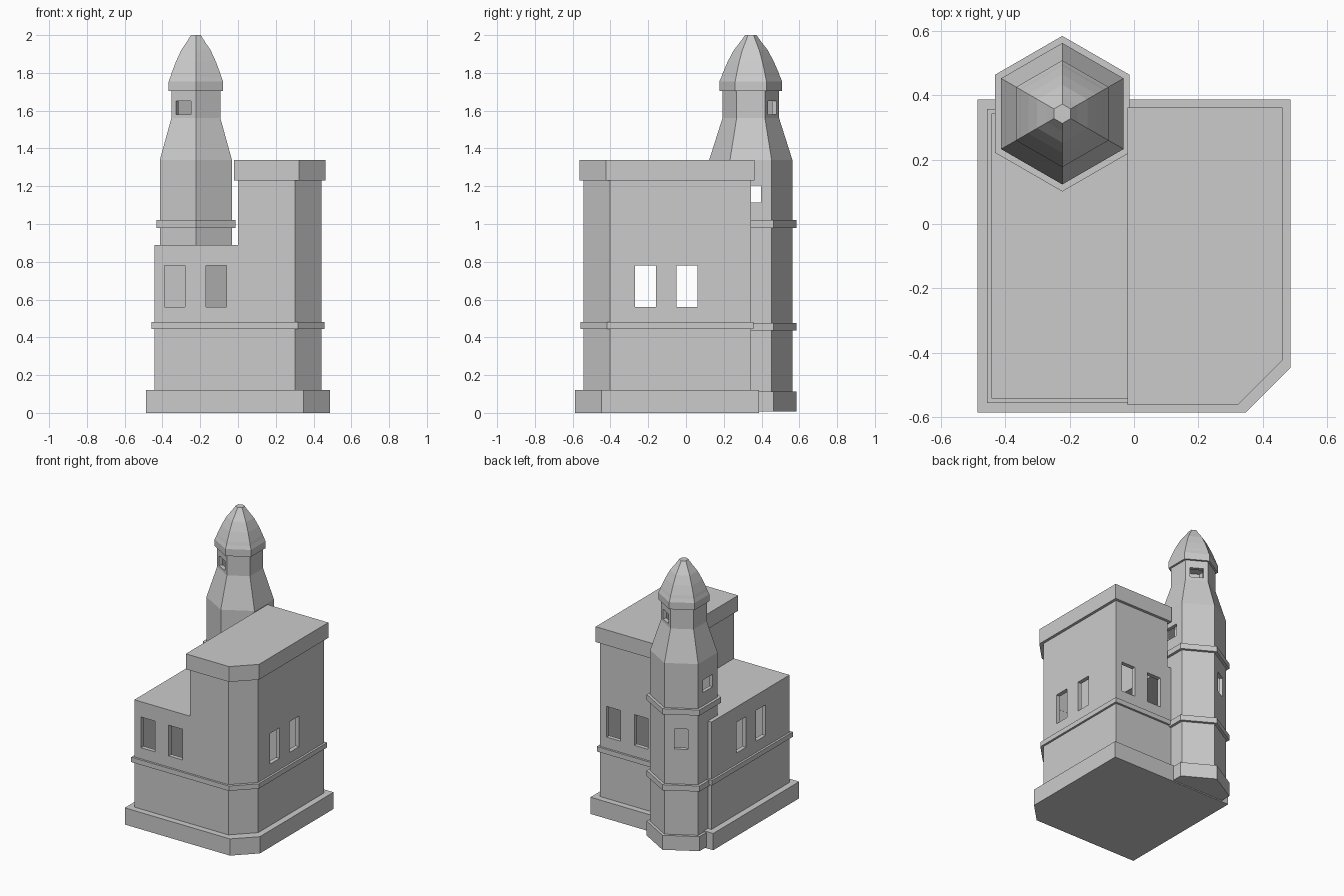
import bpy, bmesh, math
from mathutils import Matrix, Vector

if "Cube" in bpy.data.objects:
    bpy.data.objects.remove(bpy.data.objects["Cube"])

TX, TY = -0.223, 0.343          # tower axis


def make(name, rings):
    """Closed solid from a stack of rings with equal point counts."""
    bm = bmesh.new()
    vs = [[bm.verts.new(p) for p in r] for r in rings]
    n = len(vs[0])
    for a, b in zip(vs, vs[1:]):
        for i in range(n):
            j = (i + 1) % n
            bm.faces.new((a[i], a[j], b[j], b[i]))
    bm.faces.new(vs[0][::-1])
    bm.faces.new(vs[-1])
    bmesh.ops.recalc_face_normals(bm, faces=bm.faces)
    me = bpy.data.meshes.new(name)
    bm.to_mesh(me)
    bm.free()
    ob = bpy.data.objects.new(name, me)
    bpy.context.collection.objects.link(ob)
    return ob


def plan(d, left=None):
    """House footprint grown by d, with the front right corner cut off."""
    x0 = -0.4425 - d if left is None else left
    x1, y0, y1, c = 0.4425 + d, -0.5425 - d, 0.343 + d, 0.14
    return [(x0, y0), (x1 - c, y0), (x1, y0 + c), (x1, y1), (x0, y1)]


def prism(name, pts, z0, z1):
    return make(name, [[(x, y, z) for x, y in pts] for z in (z0, z1)])


def hexes(name, profile):
    ang = [math.radians(30 + 60 * i) for i in range(6)]
    return make(name, [[(TX + r * math.cos(a), TY + r * math.sin(a), z) for a in ang]
                       for r, z in profile])


def box(lo, hi):
    (a, b, c), (d, e, f) = lo, hi
    return prism("cutter", [(a, b), (d, b), (d, e), (a, e)], c, f)


def tower_box(face, r0, r1, width, z0, z1):
    ob = box((r0, -width / 2, z0), (r1, width / 2, z1))
    ob.data.transform(Matrix.Translation(Vector((TX, TY, 0))) @
                      Matrix.Rotation(math.radians(face), 4, 'Z'))
    return ob


def cut(ob, cutters):
    bpy.context.view_layer.objects.active = ob
    for c in cutters:
        c.hide_render = True
        m = ob.modifiers.new("cut", 'BOOLEAN')
        m.operation, m.solver, m.object = 'DIFFERENCE', 'EXACT', c
        bpy.ops.object.modifier_apply(modifier=m.name)
        bpy.data.objects.remove(c)


# base plinth and tall roof cap
prism("plinth", plan(0.0445), 0, 0.12)
prism("roof_cap", plan(0.02, left=-0.02), 1.23, 1.34)

# string course around the house, hollow inside
ledge = prism("house_ledge", plan(0.015), 0.445, 0.48)
cut(ledge, [prism("cutter", plan(-0.015), 0.4, 0.6)])

# hollow stepped house with pairs of windows
walls = prism("house_walls", plan(0), 0.1, 1.25)
cutters = [box((-0.6, -0.7, 0.89), (0, 0.6, 1.4)),
           prism("cutter", plan(-0.03), 0.13, 0.86),
           prism("cutter", plan(-0.031, left=0.03), 0.8, 1.21)]
for y in (-0.215, 0.005):
    cutters.append(box((-0.6, y - 0.055, 0.56), (0.6, y + 0.055, 0.78)))
for x in (0.115, 0.335):
    cutters.append(box((-x - 0.055, -0.65, 0.56), (-x + 0.055, -0.4, 0.78)))
    cutters.append(box((x - 0.055, 0.2, 0.56), (x + 0.055, 0.45, 0.78)))
cut(walls, cutters)

# six-sided tower with ledges, taper and dome
R, L = 0.22, 0.242
tower = hexes("tower", [
    (L, 0.008), (L, 0.112), (R, 0.112), (R, 0.435), (L, 0.435), (L, 0.475),
    (R, 0.475), (R, 0.98), (L, 0.98), (L, 1.02), (R, 1.02), (R, 1.34),
    (0.15, 1.56), (0.15, 1.705), (0.166, 1.705), (0.166, 1.755), (0.155, 1.78),
    (0.148, 1.80), (0.122, 1.86), (0.09, 1.92), (0.055, 1.965), (0.03, 2.0)])
cut(tower, [
    hexes("cutter", [(0.19, 0.05), (0.19, 1.335), (0.12, 1.555), (0.12, 1.74)]),
    tower_box(60, -0.3, 0.3, 0.09, 1.58, 1.65),
    tower_box(0, -0.3, 0.3, 0.11, 1.115, 1.205),
    tower_box(120, 0, 0.3, 0.09, 0.725, 0.87)])
